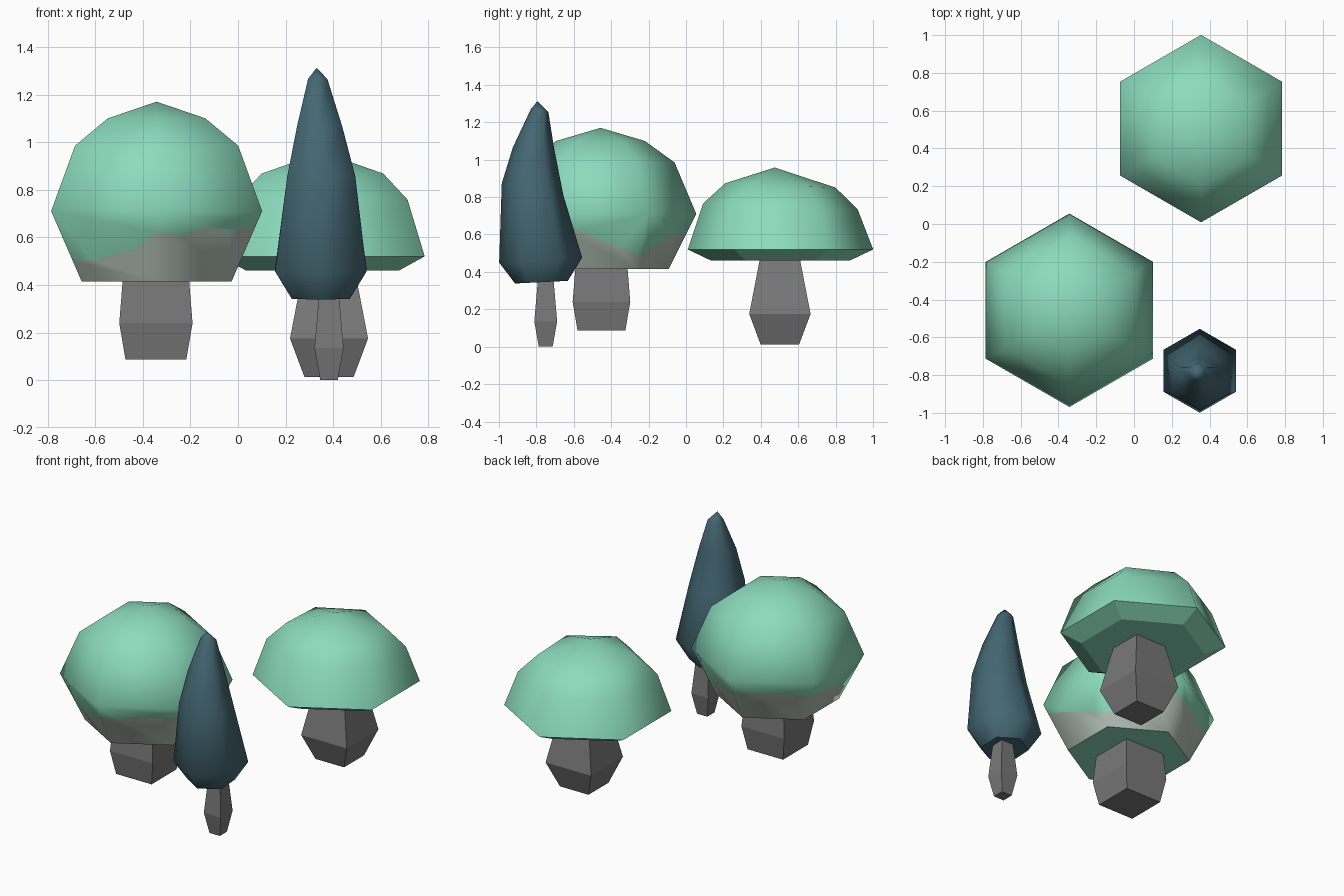
import bpy, bmesh, math

if "Cube" in bpy.data.objects:
    bpy.data.objects.remove(bpy.data.objects["Cube"])


def material(name, rgb):
    m = bpy.data.materials.new(name)
    m.diffuse_color = (*rgb, 1)
    m.use_nodes = True
    m.node_tree.nodes["Principled BSDF"].inputs["Base Color"].default_value = m.diffuse_color
    return m


GREEN = material("mint_green", (0.26, 0.71, 0.51))
PALE = material("pale_grey_green", (0.46, 0.54, 0.49))
TEAL = material("dark_teal", (0.058, 0.135, 0.17))
GREY = material("trunk_grey", (0.19, 0.19, 0.19))


def ring(bm, cx, cy, z, r, slope=0, sides=6, start=30):
    pts = []
    for i in range(sides):
        a = math.radians(start + 360 / sides * i)
        y = r * math.sin(a)
        pts.append(bm.verts.new((cx + r * math.cos(a), cy + y, z + slope * y)))
    return pts


def finish(bm, name, mats):
    bmesh.ops.recalc_face_normals(bm, faces=bm.faces[:])
    me = bpy.data.meshes.new(name)
    bm.to_mesh(me)
    bm.free()
    for m in mats:
        me.materials.append(m)
    ob = bpy.data.objects.new(name, me)
    bpy.context.collection.objects.link(ob)


def canopy(name, rings, apex, mats, flat_rows=0, border=None):
    """Six-sided lofted crown; border lists the heights of a painted edge
    around the lowest row, several samples per side."""
    bm = bmesh.new()
    rows = [ring(bm, *r) for r in rings]
    bm.faces.new(rows[0][::-1])
    cut = []
    if border:
        n = len(border) // 6
        z0, z1 = rings[0][2], rings[1][2]
        for k, z in enumerate(border):
            i, f = k // n, (k % n) / n
            j = (i + 1) % 6
            t = (z - z0) / (z1 - z0)
            lo = rows[0][i].co.lerp(rows[0][j].co, f)
            hi = rows[1][i].co.lerp(rows[1][j].co, f)
            cut.append(bm.verts.new(lo.lerp(hi, t)))
    for k in range(len(rows) - 1):
        a, b = rows[k], rows[k + 1]
        for i in range(6):
            j = (i + 1) % 6
            if border and k == 0:
                edge = [cut[(i * n + s) % len(cut)] for s in range(n + 1)]
                low = bm.faces.new([a[i], a[j]] + edge[::-1])
                low.material_index = 1
                low.smooth = True
                f = bm.faces.new(edge + [b[j], b[i]])
            else:
                f = bm.faces.new((a[i], a[j], b[j], b[i]))
            f.smooth = k >= flat_rows
    tip = bm.verts.new(apex)
    for i in range(6):
        bm.faces.new((rows[-1][i], rows[-1][(i + 1) % 6], tip)).smooth = True
    finish(bm, name, mats)


def trunk(name, cx, cy, levels):
    """Square trunk, levels are (height, half width)."""
    bm = bmesh.new()
    rows = [ring(bm, cx, cy, z, h * math.sqrt(2), 0, 4, 45) for z, h in levels]
    bm.faces.new(rows[0][::-1])
    bm.faces.new(rows[-1])
    for a, b in zip(rows, rows[1:]):
        for i in range(4):
            j = (i + 1) % 4
            bm.faces.new((a[i], a[j], b[j], b[i]))
    finish(bm, name, [GREY])


# Large round tree with a ragged pale band around its lower edge
band = [.49, .52, .57, .60, .62, .615, .62, .61, .61, .60, .58, .54,
        .50, .505, .53, .55, .62, .61, .64, .625, .65, .62, .57, .53]
canopy("round_tree_crown",
       [(-.342, -.457, .415, .364), (-.342, -.457, .71, .512),
        (-.342, -.457, .985, .396), (-.342, -.457, 1.10, .237)],
       (-.342, -.457, 1.17), [GREEN, PALE], 0, band)
trunk("round_tree_trunk", -.345, -.452,
      [(.087, .128), (.24, .154), (.45, .137)])

# Umbrella-shaped tree with a bevelled underside
canopy("umbrella_tree_crown",
       [(.355, .505, .46, .37), (.355, .505, .52, .496),
        (.355, .505, .75, .413, -.04), (.355, .505, .862, .295, -.04)],
       (.355, .475, .958), [GREEN], 1)
trunk("umbrella_tree_trunk", .3825, .502,
      [(.012, .103), (.175, .164), (.49, .103)])

# Tall dark conifer, leaning slightly
canopy("conifer_crown",
       [(.348, -.773, .345, .141, .05), (.348, -.777, .463, .222, .06),
        (.35, -.82, .84, .165, -.2), (.343, -.816, 1.065, .110),
        (.335, -.783, 1.262, .047, -.15)],
       (.33, -.795, 1.312), [TEAL])
trunk("conifer_trunk", .3825, -.75,
      [(0, .037), (.135, .061), (.38, .04)])
